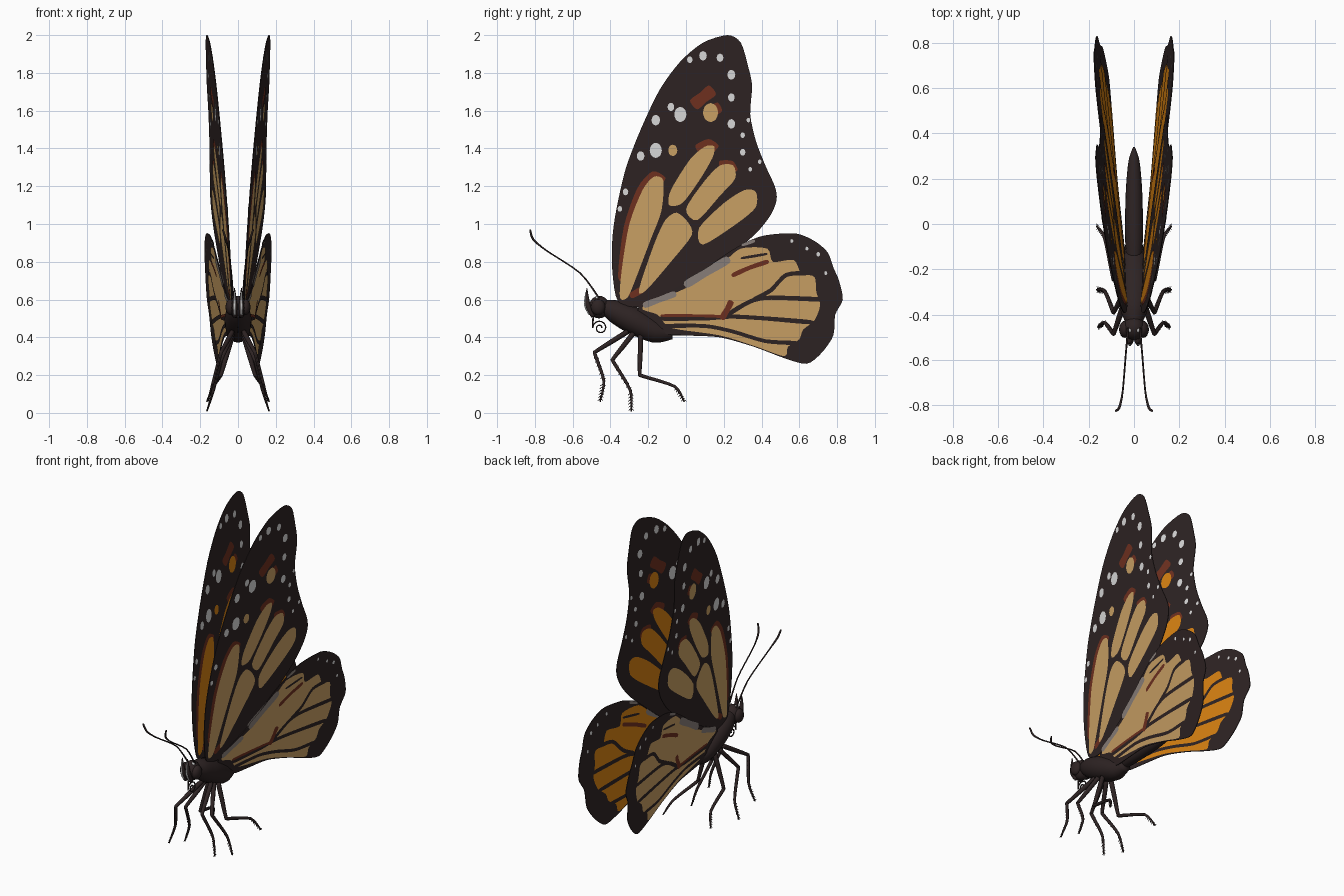
import bpy, bmesh
from math import sin, cos, pi
from mathutils import Vector

if "Cube" in bpy.data.objects:
    bpy.data.objects.remove(bpy.data.objects["Cube"], do_unlink=True)


def material(name, *rgb):
    mat = bpy.data.materials.new(name)
    mat.use_nodes = True
    mat.diffuse_color = (*rgb, 1)
    shader = mat.node_tree.nodes["Principled BSDF"]
    shader.inputs["Base Color"].default_value = (*rgb, 1)
    shader.inputs["Roughness"].default_value = .8
    return mat


palette = {
    "dark": material("dark brown", .027, .017, .017),
    "pale": material("pale tan", .6, .36, .13),
    "orange": material("deep orange", .68, .22, .006),
    "rust": material("rust brown", .16, .03, .014),
    "white": material("spot white", .7, .7, .7),
    "grey": material("dusty grey", .26, .22, .2),
}
slots = list(palette)


def finish(bm, name, colours, mirror=False, smooth=True):
    mesh = bpy.data.meshes.new(name)
    bm.to_mesh(mesh)
    bm.free()
    for colour in colours:
        mesh.materials.append(palette[colour])
    obj = bpy.data.objects.new(name, mesh)
    bpy.context.collection.objects.link(obj)
    if smooth:
        mesh.shade_smooth()
    if mirror:
        obj.modifiers.new("mirror", 'MIRROR').use_mirror_merge = False
    return obj


def smoothed(points, closed, steps=4):
    """Spline through the points, in any dimension."""
    pts = [Vector(p) for p in points]
    count, result = len(pts), []
    for i in range(count if closed else count - 1):
        if closed:
            a, b, c, d = (pts[(i + k) % count] for k in (-1, 0, 1, 2))
        else:
            a, b, c, d = (pts[min(max(i + k, 0), count - 1)] for k in (-1, 0, 1, 2))
        for s in range(steps):
            t = s / steps
            m, n = (c - a) * .4, (d - b) * .4
            result.append(b + m * t + (3 * (c - b) - 2 * m - n) * t**2
                          + (2 * (b - c) + m + n) * t**3)
    return result if closed else result + [pts[-1]]


# ---- round parts: points are (x, y, z, radius) ----
def add_tube(bm, points, sides=8, steps=4):
    path = smoothed(points, False, steps)
    side, last = Vector((1, 0, .01)), None
    for i, p in enumerate(path):
        ahead = path[min(i + 1, len(path) - 1)] - path[max(i - 1, 0)]
        tangent = ahead.to_3d().normalized()
        side = (side - tangent * side.dot(tangent)).normalized()
        up = tangent.cross(side)
        angles = [2 * pi * k / sides for k in range(sides)]
        ring = [bm.verts.new(p.to_3d() + (side * cos(a) + up * sin(a)) * p.w) for a in angles]
        if last:
            for k in range(sides):
                j = (k + 1) % sides
                bm.faces.new((last[k], last[j], ring[j], ring[k]))
        else:
            bm.faces.new(ring[::-1])
        last = ring
    bm.faces.new(last)


def tube(name, points, colour="dark", mirror=False, sides=8):
    bm = bmesh.new()
    add_tube(bm, points, sides)
    return finish(bm, name, [colour], mirror)


def ball(name, place, size, colour="dark", mirror=False):
    bm = bmesh.new()
    bmesh.ops.create_uvsphere(bm, u_segments=16, v_segments=10, radius=1)
    bmesh.ops.scale(bm, vec=size, verts=bm.verts)
    bmesh.ops.translate(bm, vec=place, verts=bm.verts)
    return finish(bm, name, [colour], mirror)


# ---- wings: flat outlines in (y, z), laid on a tilted sheet ----
def strip(points, width):
    path = [Vector(p) for p in points]
    left, right = [], []
    for i, p in enumerate(path):
        run = (path[min(i + 1, len(path) - 1)] - path[max(i - 1, 0)]).normalized()
        off = Vector((-run.y, run.x)) * width / 2
        left.append(p + off)
        right.append(p - off)
    return left + right[::-1]


def spot(y, z, r):
    return [(y + r * .8 * cos(k * pi / 4), z + r * sin(k * pi / 4)) for k in range(8)]


def wing(name, sheet_x, outline, markings):
    bm = bmesh.new()

    def plate(points, offset, colour):
        pts = smoothed(points, True)
        face = bm.faces.new([bm.verts.new((sheet_x(*p) + offset, *p)) for p in pts])
        face.normal_update()
        if face.normal.x * offset < 0:
            face.normal_flip()
        face.material_index = slots.index(colour)
        return face

    # membrane with a closed rim
    outer, inner = plate(outline, .002, "dark"), plate(outline, -.002, "dark")
    bmesh.ops.bridge_loops(bm, edges=list(outer.edges) + list(inner.edges))
    # painted plates on both sides, pale outside and orange inside
    for layer, colour, points in markings:
        height = .002 + layer * .001
        plate(points, height, colour)
        plate(points, -height, "orange" if colour == "pale" else colour)
    bmesh.ops.triangulate(bm, faces=[f for f in bm.faces if len(f.verts) > 4])
    return finish(bm, name, slots, True, False)


fore_outline = [
    (-.36, .59), (-.39, .75), (-.39, .92), (-.37, 1.07), (-.32, 1.29), (-.24, 1.5),
    (-.14, 1.71), (-.03, 1.86), (.09, 1.96), (.22, 2), (.29, 1.96), (.33, 1.83),
    (.35, 1.73), (.34, 1.58), (.37, 1.44), (.42, 1.31), (.47, 1.2), (.48, 1.13),
    (.45, 1.05), (.38, .96), (.29, .88), (.07, .7), (-.14, .6), (-.25, .56)]
fore_cells = [
    [(-.35, .61), (-.34, .76), (-.3, 1), (-.23, 1.18), (-.17, 1.25), (-.12, 1.23),
     (-.13, 1.07), (-.19, .91), (-.27, .7), (-.31, .61)],
    [(-.25, .65), (-.17, .89), (-.11, 1.02), (-.05, 1.06), (.01, 1.01), (.03, .94),
     (-.08, .8), (-.21, .65)],
    [(-.09, 1.1), (-.08, 1.18), (.02, 1.34), (.1, 1.41), (.15, 1.41), (.14, 1.35),
     (.07, 1.23), (-.02, 1.11)],
    [(0, 1.08), (.1, 1.23), (.18, 1.31), (.25, 1.31), (.26, 1.24), (.18, 1.15), (.06, 1.02)],
    [(.07, .98), (.2, 1.11), (.31, 1.18), (.37, 1.17), (.37, 1.09), (.28, 1.01), (.09, .89)],
    spot(.13, 1.59, .05), spot(-.07, 1.39, .03)]
fore_rust = [
    strip([(-.34, .72), (-.31, .98), (-.24, 1.18), (-.17, 1.26), (-.12, 1.23)], .04),
    strip([(.06, 1.4), (.12, 1.43), (.16, 1.4)], .04),
    strip([(.18, 1.32), (.24, 1.32), (.26, 1.28)], .03),
    strip([(.04, 1.63), (.09, 1.67), (.14, 1.71)], .06),
    strip([(.14, 1.6), (.18, 1.62)], .05),
    strip([(-.29, .62), (-.22, .66)], .03)]
fore_spots = [
    (-.24, 1.36, .025), (-.16, 1.39, .04), (-.16, 1.55, .028), (-.08, 1.62, .022),
    (-.03, 1.58, .04), (.02, 1.87, .018), (.09, 1.89, .025), (.18, 1.88, .022),
    (.24, 1.79, .026), (.24, 1.67, .022), (.24, 1.53, .025), (.3, 1.47, .015),
    (.3, 1.38, .018), (.33, 1.55, .012), (.39, 1.33, .012), (.34, 1.29, .012),
    (-.35, 1.08, .015), (-.32, 1.17, .018)]
wing("forewings", lambda y, z: .067 + .1 * (y + .33) + .053 * (z - 1.2), fore_outline,
     [(1, "rust", p) for p in fore_rust] + [(2, "pale", p) for p in fore_cells]
     + [(2, "white", spot(*s)) for s in fore_spots])

hind_outline = [
    (-.25, .56), (.02, .7), (.18, .82), (.31, .9), (.42, .94), (.58, .95), (.68, .91),
    (.75, .85), (.78, .77), (.81, .7), (.83, .6), (.79, .52), (.78, .41), (.72, .32),
    (.64, .26), (.52, .29), (.36, .35), (.18, .4), (0, .41), (-.11, .42), (-.2, .49)]
hind_field = [
    (-.23, .56), (.02, .67), (.19, .79), (.29, .87), (.43, .87), (.46, .8), (.57, .81),
    (.61, .74), (.68, .72), (.69, .64), (.71, .57), (.68, .49), (.62, .44), (.6, .39),
    (.54, .35), (.52, .3), (.36, .355), (.18, .41), (-.03, .44), (-.1, .46), (-.15, .52)]
hind_veins = [
    ([(-.16, .5), (.1, .5), (.24, .51), (.42, .5), (.66, .48)], .022),
    ([(.22, .52), (.34, .59), (.45, .61), (.72, .6)], .022),
    ([(.36, .6), (.45, .65), (.53, .73), (.64, .74)], .022),
    ([(-.12, .46), (.1, .46), (.25, .43), (.42, .38), (.58, .37)], .02),
    ([(.3, .82), (.42, .84)], .012)]
hind_rust = [
    ([(.25, .73), (.34, .77), (.43, .8)], .022),
    ([(.19, .5), (.22, .55), (.24, .59)], .03),
    ([(-.12, .515), (.05, .515), (.2, .51)], .014)]
hind_grey = [
    ([(0, .68), (.1, .74), (.22, .81)], .04), ([(-.22, .57), (-.14, .6), (-.06, .63)], .03),
    ([(.3, .89), (.36, .91)], .015)]
hind_dots = [(.7, .84, .012), (.64, .87, .01), (.74, .74, .01), (.56, .91, .01)]
wing("hindwings", lambda y, z: .045 + .11 * (y + .2) + .09 * (z - .55), hind_outline,
     [(1, "pale", hind_field)]
     + [(2, "dark", strip(*v)) for v in hind_veins]
     + [(3, "rust", strip(*v)) for v in hind_rust]
     + [(2, "grey", strip(*v)) for v in hind_grey]
     + [(1, "white", spot(*d)) for d in hind_dots])

# ---- body ----
tube("thorax", [(0, -.45, .57, .03), (0, -.38, .54, .06), (0, -.28, .49, .072),
                (0, -.16, .43, .06), (0, -.07, .42, .03)], sides=16)
tube("abdomen", [(0, -.2, .45, .03), (0, -.05, .45, .04), (0, .15, .45, .036),
                 (0, .28, .45, .024), (0, .34, .45, .004)], sides=16)

# ---- head ----
ball("head", (0, -.46, .56), (.05, .055, .06))
ball("eyes", (.04, -.465, .56), (.026, .038, .042), mirror=True)
ball("head_spots", (.02, -.47, .61), (.01, .01, .01), "white", True)
tube("palps", [(.018, -.49, .51, .012), (.018, -.52, .57, .015), (.018, -.525, .66, .002)],
     mirror=True)
tube("palp_stripes", [(.018, -.51, .52, .005), (.018, -.534, .57, .006),
                      (.018, -.53, .64, .003)], "white", True)
tube("antennae", [(.025, -.455, .6, .005), (.035, -.56, .74, .004), (.05, -.74, .86, .004),
                  (.065, -.81, .92, .006), (.08, -.825, .97, .005)], mirror=True)
coil = [(0, -.455 - (.04 - .002 * k) * cos(k * .6), .45 + (.04 - .002 * k) * sin(k * .6), .004)
        for k in range(17)]
tube("proboscis", [(0, -.49, .52, .006)] + coil, sides=6)

# ---- legs with small spines along the lower joints ----
legs = {
    "front_legs": [(.03, -.31, .43), (.09, -.485, .32), (.13, -.435, .17), (.16, -.455, .06)],
    "middle_legs": [(.03, -.28, .42), (.09, -.39, .28), (.13, -.295, .12), (.165, -.29, .008)],
    "hind_legs": [(.03, -.24, .41), (.09, -.245, .2), (.13, -.06, .14), (.165, -.01, .06)]}
for name, joints in legs.items():
    bm = bmesh.new()
    hip, knee, ankle, toe = (Vector(j) for j in joints)
    add_tube(bm, [(*hip, .014), (*hip.lerp(knee, .5), .013), (*hip.lerp(knee, .95), .01),
                  (*knee.lerp(ankle, .08), .01), (*ankle, .008), (*toe, .004)])
    for start, end in ((knee, ankle), (ankle, toe)):
        for k in range(1, 7):
            root = start.lerp(end, k / 7)
            for lean in (-.014, .014):
                tip = root + Vector((0, lean, 0)) + (end - start).normalized() * .012
                add_tube(bm, [(*root, .003), (*tip, .001)], 4, 1)
    finish(bm, name, ["dark"], True)
